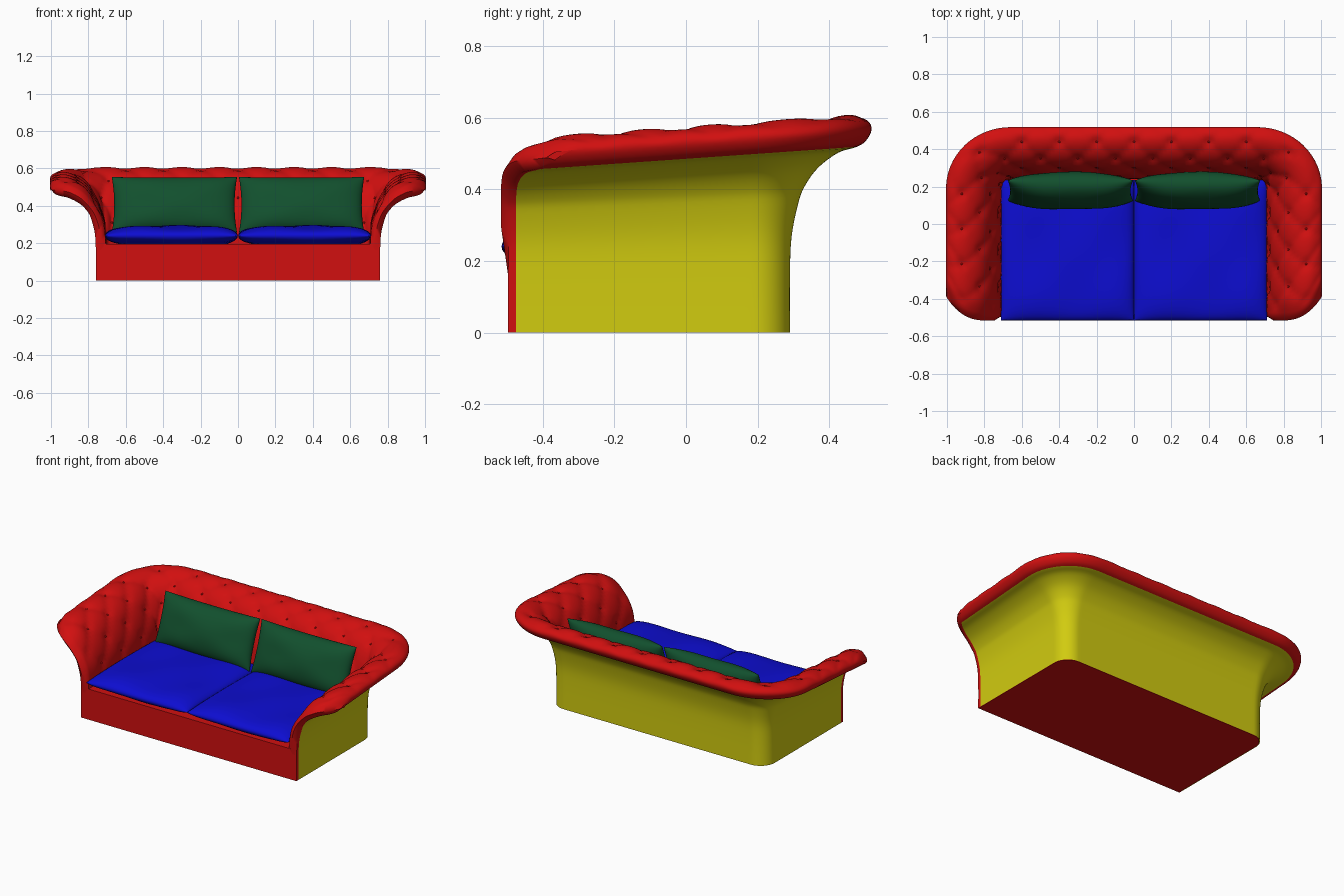
import bpy, bmesh, math
from mathutils import Vector, Matrix

if "Cube" in bpy.data.objects:
    bpy.data.objects.remove(bpy.data.objects["Cube"], do_unlink=True)


def material(name, rgb):
    m = bpy.data.materials.new(name)
    m.use_nodes = True
    m.diffuse_color = (*rgb, 1)
    m.node_tree.nodes["Principled BSDF"].inputs["Base Color"].default_value = (*rgb, 1)
    return m


RED = material("red upholstery", (0.64, 0.005, 0.005))
YELLOW = material("yellow shell", (0.64, 0.6, 0.005))
BLUE = material("blue seat", (0.004, 0.004, 0.64))
GREEN = material("green pillow", (0.006, 0.08, 0.027))


def finish(name, bm, mats, angle=40):
    bmesh.ops.recalc_face_normals(bm, faces=bm.faces)
    mesh = bpy.data.meshes.new(name)
    bm.to_mesh(mesh)
    bm.free()
    for m in mats:
        mesh.materials.append(m)
    ob = bpy.data.objects.new(name, mesh)
    bpy.context.collection.objects.link(ob)
    bpy.ops.object.select_all(action='DESELECT')
    ob.select_set(True)
    bpy.context.view_layer.objects.active = ob
    bpy.ops.object.shade_smooth_by_angle(angle=math.radians(angle))
    return ob


# Cross-section of the rolled wall: (outward offset, height), outside to inside
SECTION = [(0, 0), (0, .15), (.005, .25), (.025, .33), (.045, .37), (.085, .41),
           (.145, .44), (.2, .45), (.228, .465), (.245, .495), (.23, .52),
           (.185, .535), (.13, .527), (.07, .495), (.02, .44), (-.02, .37),
           (-.045, .29), (-.055, .15), (-.055, 0)]
SUB = 4
SEAM = 7 * SUB      # where the outer shell meets the upholstery
BACK, CORNER, ARM, STEP = 0.66, 0.31, 0.69, 0.02
TOTAL = BACK + CORNER + ARM
TUFT, ROW = 0.2, 0.11


def smooth_profile(pts):
    p = [Vector(q) for q in pts]
    out = []
    for i in range(len(p) - 1):
        a, b, c, d = p[max(i - 1, 0)], p[i], p[i + 1], p[min(i + 2, len(p) - 1)]
        for j in range(SUB):
            t = j / SUB
            out.append(0.5 * (2 * b + (c - a) * t + (2 * a - 5 * b + 4 * c - d) * t ** 2
                              + (3 * b - a - 3 * c + d) * t ** 3))
    return out + [p[-1]]


PROFILE = smooth_profile(SECTION)
LAST = len(PROFILE) - 1
LENGTH = [0.0]
for a, b in zip(PROFILE, PROFILE[1:]):
    LENGTH.append(LENGTH[-1] + (b - a).length)
FIRST_ROW = LENGTH[int(11.5 * SUB)]


def tufting(s, k):
    """Diamond padding height with a dimple at every button."""
    l = LENGTH[k] - FIRST_ROW
    if k < 9 * SUB:
        return 0
    a, b = s / TUFT + l / (2 * ROW), s / TUFT - l / (2 * ROW)
    h = 0.011 * math.sqrt(abs(math.sin(math.pi * a) * math.sin(math.pi * b))) - 0.005
    i = round(l / ROW)
    shift = (i % 2) * TUFT / 2
    ds = s - shift - TUFT * round((s - shift) / TUFT)
    if 0 <= i <= 3:
        h -= 0.012 * math.exp(-(ds ** 2 + (l - i * ROW) ** 2) / 0.0007)
    fade = min(1, (k - 9 * SUB) / 8, (LAST - k) / 8, (TOTAL - abs(s)) / 0.1)
    return h * max(fade, 0)


def wall_point(s, k):
    """Point on the wall: s runs along the U from the back centre, k over the section."""
    side, d = (1 if s >= 0 else -1), abs(s)
    t = PROFILE[min(k + 1, LAST)] - PROFILE[max(k - 1, 0)]
    n = Vector((t.y, -t.x)).normalized()
    o, z = PROFILE[k] + n * tufting(s, k)
    ang = min(max((d - BACK) / CORNER, 0), 1) * math.pi / 2
    nx, ny = math.sin(ang), math.cos(ang)
    r = 0.1 + o * (1 - 0.07 * ny * ny)
    x, y = min(d, BACK) + nx * r, 0.19 + ny * r
    if d > BACK + CORNER:
        f = (TOTAL - d) / ARM
        front = -0.495 + 0.13 * max(o / 0.245, 0) ** 3
        y = front + f * (0.19 - front)
        if k > 9 * SUB:
            z -= 0.03 * max(0, 1 - f / 0.15) ** 2 * min(1, z / 0.45) ** 4
    z += 0.07 * (y + 0.5) * min(1, z / 0.45) ** 2
    return Vector((side * x, y, z))


# Arms and back in one tufted sweep
bm = bmesh.new()
count = round(TOTAL / STEP)
cols = [[bm.verts.new(wall_point(c * STEP, k)) for k in range(LAST + 1)]
        for c in range(-count, count + 1)]
for c in range(len(cols) - 1):
    for k in range(LAST):
        f = bm.faces.new((cols[c][k], cols[c + 1][k], cols[c + 1][k + 1], cols[c][k + 1]))
        f.material_index = 1 if k < SEAM and 0 < c < len(cols) - 2 else 0
# Padded front ends of the arms
for col in (cols[0], cols[-1]):
    half = LAST // 2
    mid = []
    for k in range(half):
        p = (col[k].co + col[LAST - k].co) / 2
        p.y -= 0.022 * min(1, max(0, (p.z - 0.15) / 0.15))
        mid.append(bm.verts.new(p))
    for k in range(half - 1):
        bm.faces.new((col[k], col[k + 1], mid[k + 1], mid[k]))
        bm.faces.new((mid[k], mid[k + 1], col[LAST - k - 1], col[LAST - k]))
    bm.faces.new((col[half - 1], col[half], mid[-1]))
    bm.faces.new((mid[-1], col[half], col[half + 1]))
finish("arms_and_back", bm, [RED, YELLOW], 60)

# Buttons in the tufting
bm = bmesh.new()
for row in range(4):
    k = min(range(LAST), key=lambda q: abs(LENGTH[q] - FIRST_ROW - row * ROW))
    for i in range(-8, 9):
        s = (i + (row % 2) / 2) * TUFT
        if abs(s) < TOTAL - 0.08:
            bmesh.ops.create_icosphere(bm, subdivisions=1, radius=0.008,
                                       matrix=Matrix.Translation(wall_point(s, k)))
finish("tufting_buttons", bm, [RED])

# Seat base with front panel and underside
bm = bmesh.new()
outline = [Vector((p.x * 0.996, max(p.y - 0.003, -0.497), 0)) for p in
           (wall_point(c * STEP, 0) for c in range(-count, count + 1))]
face = bm.faces.new([bm.verts.new(p) for p in outline])
top = bmesh.ops.extrude_face_region(bm, geom=[face])["geom"]
bmesh.ops.translate(bm, vec=(0, 0, 0.195),
                    verts=[g for g in top if isinstance(g, bmesh.types.BMVert)])
if not any(f.calc_center_median().z < 0.001 for f in bm.faces):
    bm.faces.new([v for v in bm.verts if v.co.z < 0.001])
finish("seat_base", bm, [RED])


def cushion(name, size, power, pinch, wave, place, mat):
    """Two puffed sheets welded at the seam."""
    bm = bmesh.new()
    for sign in (1, -1):
        grid = bmesh.ops.create_grid(bm, x_segments=28, y_segments=28, size=1)
        for v in grid["verts"]:
            u, w = (math.sin(q * math.pi / 2) for q in v.co[:2])
            puff = math.sqrt(max(0, (1 - abs(u) ** power) * (1 - abs(w) ** power)))
            ripple = wave * math.sin(5 * u + 1) * math.cos(4 * w)
            v.co = (size[0] * u * (1 - pinch * (1 - w * w)),
                    size[1] * w * (1 - pinch * (1 - u * u)),
                    sign * size[2] * puff + ripple * puff)
    bmesh.ops.remove_doubles(bm, verts=bm.verts, dist=0.0005)
    bmesh.ops.transform(bm, matrix=place, verts=bm.verts)
    finish(name, bm, [mat], 80)


# Seat cushions and leaning pillows, one pair per side
for side, label in ((1, "left"), (-1, "right")):
    cushion(label + "_seat_cushion", (0.355, 0.375, 0.052), 5, 0, 0.006,
            Matrix.Translation((side * 0.356, -0.14, 0.24)), BLUE)
    cushion(label + "_pillow", (0.335, 0.158, 0.085), 2.6, 0.04, 0.004,
            Matrix.Translation((side * 0.34, 0.178, 0.405))
            @ Matrix.Rotation(math.radians(70), 4, 'X'), GREEN)
